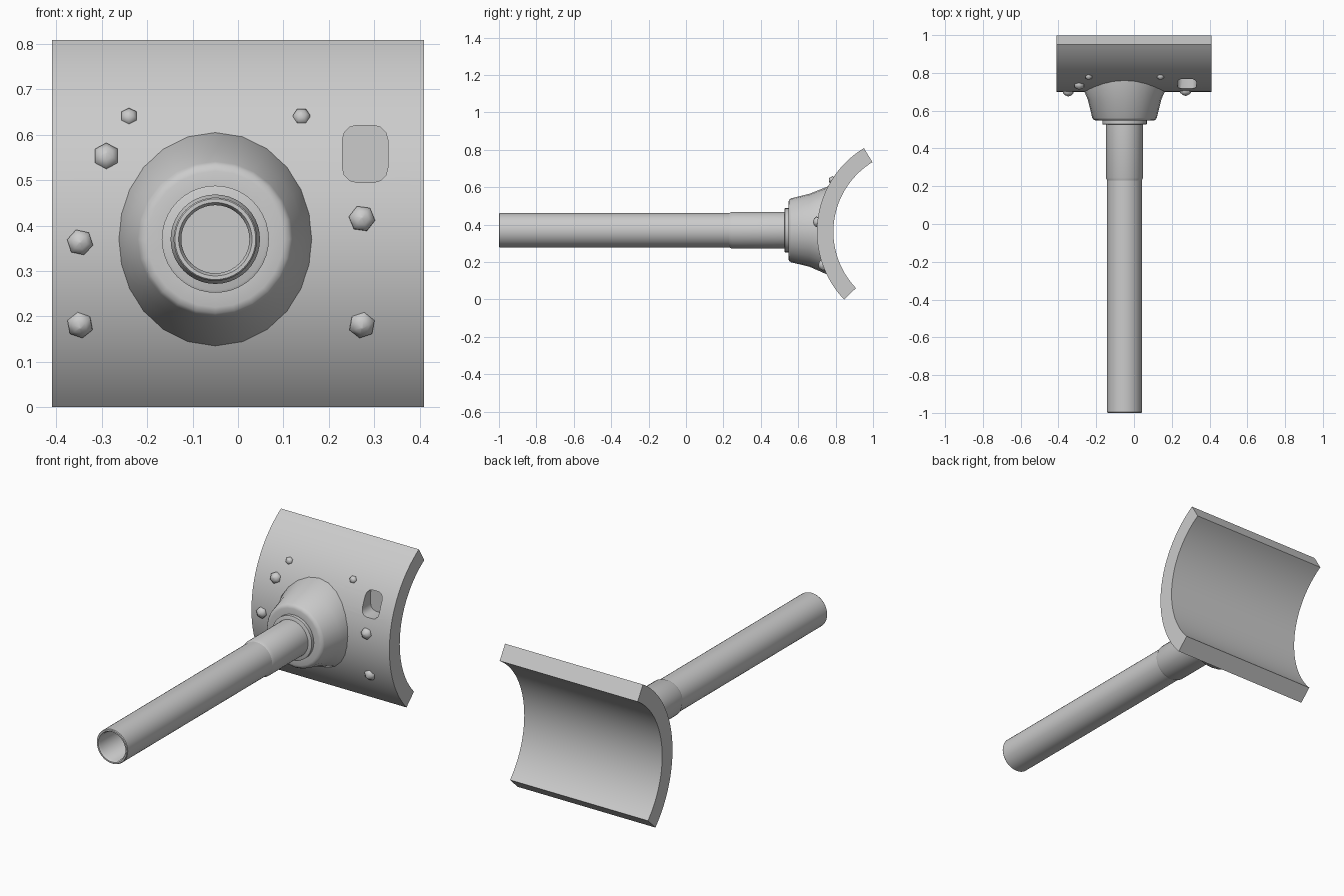
import bpy, bmesh, math
from mathutils import Vector

if "Cube" in bpy.data.objects:
    bpy.data.objects.remove(bpy.data.objects["Cube"])

CX, CZ = -0.05, 0.37           # barrel axis
AY, AZ = 1.224, 0.362          # curvature centre of the shield
RO, RI = 0.524, 0.436          # outer and inner shield radii

grey = bpy.data.materials.new("primer_grey")
grey.diffuse_color = (0.6, 0.6, 0.6, 1)
grey.use_nodes = True
grey.node_tree.nodes["Principled BSDF"].inputs["Base Color"].default_value = grey.diffuse_color


def finish(name, bm, angle=35):
    bmesh.ops.remove_doubles(bm, verts=bm.verts, dist=1e-5)
    bmesh.ops.recalc_face_normals(bm, faces=bm.faces)
    me = bpy.data.meshes.new(name)
    bm.to_mesh(me)
    bm.free()
    me.materials.append(grey)
    ob = bpy.data.objects.new(name, me)
    bpy.context.collection.objects.link(ob)
    smooth(ob, angle)
    return ob


def smooth(ob, angle):
    bpy.ops.object.select_all(action='DESELECT')
    bpy.context.view_layer.objects.active = ob
    ob.select_set(True)
    bpy.ops.object.shade_smooth_by_angle(angle=math.radians(angle))


def skin(bm, rings):
    """Join closed rings of points with quads and cap both ends."""
    loops = [[bm.verts.new(p) for p in ring] for ring in rings]
    n = len(loops[0])
    for a, b in zip(loops, loops[1:]):
        for i in range(n):
            j = (i + 1) % n
            bm.faces.new((a[i], a[j], b[j], b[i]))
    bm.faces.new(loops[0])
    bm.faces.new(loops[-1])


def circle(y, r, n):
    return [(CX + r * math.cos(2 * math.pi * i / n), y,
             CZ + r * math.sin(2 * math.pi * i / n)) for i in range(n)]


def lathe(name, profile, n=40):
    bm = bmesh.new()
    skin(bm, [circle(y, r, n) for y, r in profile])
    return finish(name, bm)


def shield_y(z):
    return AY - math.sqrt(RO ** 2 - (z - AZ) ** 2)


# Curved shield plate: an arc section extruded along x
bm = bmesh.new()
N = 40
angles = [math.radians(121.4 + (223.7 - 121.4) * i / N) for i in range(N + 1)]
rows = []
for x in (-0.41, 0.41):
    for r in (RO, RI):
        rows.append([bm.verts.new((x, AY + r * math.cos(a), AZ + r * math.sin(a)))
                     for a in angles])
lo, li, ro, ri = rows
for a, b in ((lo, ro), (li, ri), (lo, li), (ro, ri)):
    for i in range(N):
        bm.faces.new((a[i], a[i + 1], b[i + 1], b[i]))
for k in (0, N):
    bm.faces.new((lo[k], li[k], ri[k], ro[k]))
shield = finish("shield", bm)

# Rounded sight pocket cut into the shield
outline = []
for sx, sz, start in ((1, 1, 0), (-1, 1, 90), (-1, -1, 180), (1, -1, 270)):
    for step in (0, 30, 60, 90):
        a = math.radians(start + step)
        outline.append((0.28 + sx * 0.018 + 0.032 * math.cos(a),
                        0.558 + sz * 0.031 + 0.032 * math.sin(a)))
bm = bmesh.new()
skin(bm, [[(x, y, z) for x, z in outline] for y in (0.6, 0.798)])
cutter = finish("pocket_cutter", bm)
cutter.hide_render = True
mod = shield.modifiers.new("pocket", 'BOOLEAN')
mod.operation = 'DIFFERENCE'
mod.solver = 'EXACT'
mod.object = cutter
bpy.context.view_layer.objects.active = shield
bpy.ops.object.modifier_apply(modifier=mod.name)
bpy.data.objects.remove(cutter)
smooth(shield, 35)

# Flared collar whose base follows the shield surface
n = 24
rings = [circle(y, r, n) for y, r in
         ((0.547, 0.115), (0.547, 0.150), (0.551, 0.163), (0.562, 0.171), (0.66, 0.195))]
for sink in (0.0, 0.02):
    ring = []
    for i in range(n):
        a = 2 * math.pi * i / n
        r = 0.2125 + 0.0225 * math.sin(a) ** 2
        z = CZ + r * math.sin(a)
        ring.append((CX + r * math.cos(a), shield_y(z) + sink, z))
    rings.append(ring)
bm = bmesh.new()
skin(bm, rings)
finish("collar", bm, 50)

# Stepped ring, sleeve and hollow barrel
lathe("collar_ring", [(0.526, 0.112), (0.529, 0.118), (0.56, 0.118)])
lathe("sleeve", [(0.228, 0.091), (0.246, 0.0985), (0.56, 0.0985)])
lathe("barrel", [(-0.4, 0.075), (-0.99, 0.075), (-1.0, 0.081), (-1.0, 0.089),
                 (-0.996, 0.092), (0.26, 0.092)])

# Domed hexagonal bolts standing on the shield
bolts = [(-0.24, 0.64, 0.019, 30), (0.14, 0.64, 0.019, 0), (-0.29, 0.552, 0.029, 30),
         (-0.348, 0.363, 0.029, 12), (-0.348, 0.182, 0.029, 20),
         (0.273, 0.415, 0.029, 8), (0.273, 0.182, 0.029, 40)]
for x, z, r, turn in bolts:
    base = Vector((x, shield_y(z), z))
    out = Vector((0, base.y - AY, z - AZ)).normalized()
    side = Vector((1, 0, 0))
    up = side.cross(out)
    bm = bmesh.new()
    skin(bm, [[base + out * h * r + r * s *
               (side * math.cos(math.radians(60 * i + turn)) +
                up * math.sin(math.radians(60 * i + turn))) for i in range(6)]
              for h, s in ((-0.3, 1), (0.3, 1), (0.65, 0.55), (0.85, 0.08))])
    finish("bolt", bm, 50)
